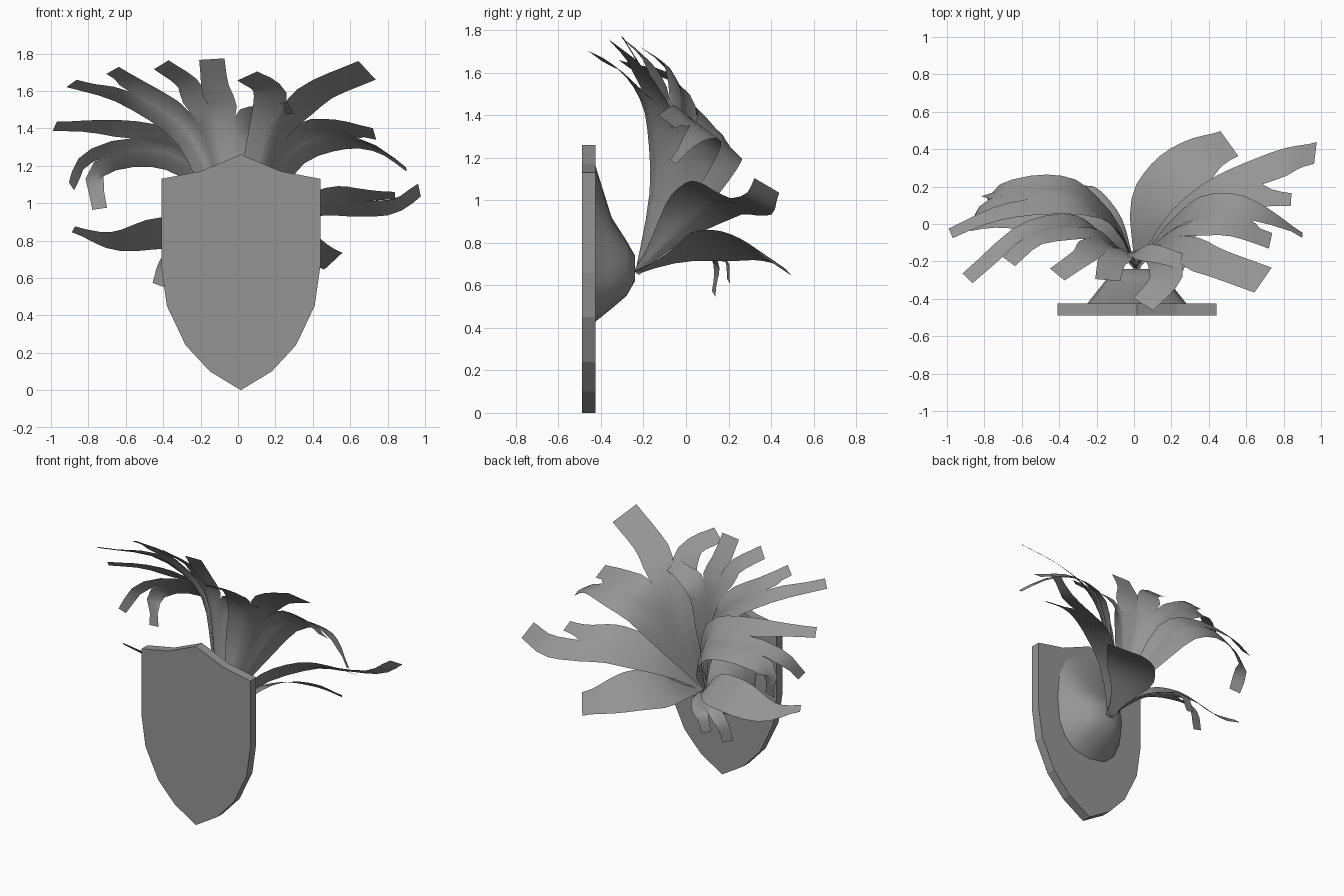
import bpy, bmesh
from math import sin, cos, pi, copysign
from mathutils import Vector

cube = bpy.data.objects.get("Cube")
if cube:
    bpy.data.objects.remove(cube, do_unlink=True)

grey = bpy.data.materials.new("plain grey")
grey.use_nodes = True
tone = (0.3, 0.3, 0.3, 1)
grey.diffuse_color = tone
grey.node_tree.nodes["Principled BSDF"].inputs["Base Color"].default_value = tone

CENTRE = 0.015
ROOT = Vector((0.01, -0.235, 0.66))
ROWS = 14


def finish(name, bm, smooth):
    """Turn a bmesh into a named object with the shared material."""
    mesh = bpy.data.meshes.new(name)
    bm.to_mesh(mesh)
    bm.free()
    mesh.materials.append(grey)
    obj = bpy.data.objects.new(name, mesh)
    bpy.context.collection.objects.link(obj)
    for face in mesh.polygons:
        face.use_smooth = smooth
    return obj


def ease(t):
    t = max(0.0, min(1.0, t))
    return t * t * (3 - 2 * t)


def rounded(c):
    """Push a sine or cosine outward for a boxier oval."""
    return copysign(abs(c) ** 0.8, c)


def spline(points, t):
    """Point on a smooth curve through all the given points."""
    last = len(points) - 1
    i = min(int(t * last), last - 1)
    u = t * last - i
    b, c = points[i], points[i + 1]
    a = points[i - 1] if i else b * 2 - c
    d = points[i + 2] if i + 2 <= last else c * 2 - b
    return (b * 2 + (c - a) * u + (a * 2 - b * 5 + c * 4 - d) * u ** 2
            + (b * 3 - a - c * 3 + d) * u ** 3) / 2


def lobe_rows(path, width, tip, facing):
    """Left, middle and right points along one lobe."""
    points = [ROOT] + [Vector(p) for p in path]
    rows = []
    for k in range(ROWS + 1):
        t = k / ROWS
        mid = spline(points, t)
        along = spline(points, min(1, t + 0.02)) - spline(points, max(0, t - 0.02))
        side = along.cross(facing).normalized()
        grow = 0.14 + 0.86 * ease(t * 2.5)
        fade = 1 + (tip - 1) * ease(t * 2 - 1)
        half = side * (width * grow * fade / 2)
        rows.append([mid + half, mid, mid - half])
    return rows


def frond(name, facing, lobes, splits=()):
    """Leaf of neighbouring lobes, webbed together up to each split."""
    facing = Vector(facing).normalized()
    sheets = [lobe_rows(path, width, tip, facing) for width, tip, path in lobes]
    for left, right, split in zip(sheets, sheets[1:], splits):
        for k in range(ROWS + 1):
            free = ease((k / ROWS - split) / (1 - split) * 1.7)
            seam = (left[k][2] + right[k][0]) / 2
            left[k][2] = seam.lerp(left[k][2], free)
            right[k][0] = seam.lerp(right[k][0], free)
    bm = bmesh.new()
    for rows in sheets:
        grid = [[bm.verts.new(p) for p in row] for row in rows]
        for low, high in zip(grid, grid[1:]):
            for j in range(2):
                bm.faces.new((low[j], low[j + 1], high[j + 1], high[j]))
    bmesh.ops.remove_doubles(bm, verts=bm.verts, dist=0.0005)
    return finish(name, bm, True)


# Shield plaque: half outline mirrored, then extruded
half = [(0.215, 1.17), (0.425, 1.13), (0.425, 0.66), (0.395, 0.45),
        (0.295, 0.24), (0.165, 0.1)]
outline = [(0, 1.26)] + half + [(0, 0)] + [(-x, z) for x, z in reversed(half)]
bm = bmesh.new()
front = bm.faces.new([bm.verts.new((x + CENTRE, -0.49, z)) for x, z in outline])
back = bmesh.ops.extrude_face_region(bm, geom=[front])["geom"]
bmesh.ops.translate(bm, vec=(0, 0.065, 0),
                    verts=[v for v in back if isinstance(v, bmesh.types.BMVert)])
bmesh.ops.recalc_face_normals(bm, faces=bm.faces)
finish("shield_plaque", bm, False)

# Root mound: shrinking oval rings (depth, half width, bottom, top)
bm = bmesh.new()
rings = []
for y, wide, low, high in [(-0.425, 0.265, 0.43, 1.16), (-0.35, 0.205, 0.49, 0.92),
                           (-0.28, 0.15, 0.55, 0.81), (-0.24, 0.07, 0.62, 0.74)]:
    angles = [2 * pi * i / 16 for i in range(16)]
    rings.append([bm.verts.new((CENTRE + wide * rounded(cos(a)), y,
                                (low + high) / 2 + (high - low) / 2 * rounded(sin(a))))
                  for a in angles])
for a, b in zip(rings, rings[1:]):
    for i in range(len(a)):
        bm.faces.new((a[i - 1], a[i], b[i], b[i - 1]))
bm.faces.new(rings[-1])
bmesh.ops.recalc_face_normals(bm, faces=bm.faces)
finish("root_mound", bm, True)

# Tall fronds, curling forward over the plaque
upright = (0, 0.75, 1)
frond("upper_right_frond", upright, [
    (0.14, 0.6, [(-0.12, -0.1, 1.0), (-0.28, 0, 1.34), (-0.58, -0.04, 1.55), (-0.89, -0.29, 1.64)]),
    (0.13, 0.7, [(-0.1, -0.11, 1.02), (-0.23, -0.02, 1.39), (-0.5, -0.06, 1.6), (-0.67, -0.2, 1.71)]),
    (0.14, 0.8, [(-0.08, -0.14, 1.05), (-0.15, -0.11, 1.41), (-0.25, -0.16, 1.62), (-0.41, -0.27, 1.74)]),
    (0.16, 0.85, [(-0.05, -0.15, 1.05), (-0.08, -0.13, 1.41), (-0.12, -0.2, 1.6), (-0.14, -0.3, 1.77)]),
    (0.13, 0.8, [(-0.03, -0.16, 1.03), (0, -0.15, 1.36), (0.12, -0.16, 1.48), (0.28, -0.21, 1.51)]),
], (0.8, 0.55, 0.55, 0.55))
frond("upper_left_frond", upright, [
    (0.18, 0.75, [(0.08, -0.15, 1.08), (0.15, -0.18, 1.4), (0.16, -0.3, 1.6), (0.05, -0.43, 1.68)]),
    (0.19, 1, [(0.11, -0.13, 1.08), (0.24, -0.12, 1.41), (0.42, -0.2, 1.59), (0.69, -0.3, 1.71)]),
    (0.15, 0.7, [(0.13, -0.09, 1.02), (0.28, 0, 1.34), (0.5, -0.01, 1.41), (0.73, -0.09, 1.37)]),
    (0.17, 0.2, [(0.15, -0.05, 0.98), (0.31, 0.07, 1.24), (0.53, 0.1, 1.33), (0.73, 0.04, 1.3), (0.9, -0.06, 1.18)]),
], (0.55, 0.45, 0.8))

# Arching fronds at mid height
frond("middle_right_frond", (0, 1, 1), [
    (0.16, 0.5, [(-0.1, 0.02, 0.94), (-0.27, 0.17, 1.18), (-0.5, 0.21, 1.25), (-0.75, 0.17, 1.17), (-0.74, 0.12, 0.97)]),
    (0.13, 0.5, [(-0.1, 0, 0.97), (-0.27, 0.14, 1.24), (-0.5, 0.17, 1.31), (-0.8, 0.09, 1.25), (-0.89, -0.02, 1.09)]),
    (0.15, 0.5, [(-0.1, -0.03, 1.0), (-0.26, 0.09, 1.29), (-0.5, 0.1, 1.38), (-0.75, 0.05, 1.41), (-0.98, -0.05, 1.41)]),
], (0.75, 0.55))
frond("middle_left_frond", (-0.1, 0.6, 1), [
    (0.2, 0.4, [(0.2, -0.05, 0.91), (0.45, 0.08, 1.03), (0.65, 0.14, 1.04), (0.84, 0.13, 1.04)]),
    (0.21, 0.65, [(0.2, 0, 0.87), (0.45, 0.16, 0.98), (0.66, 0.26, 0.98), (0.83, 0.34, 0.98), (0.97, 0.38, 1.07)]),
], (0.65,))

# Low fronds
frond("lower_right_frond", (0, 0.9, 1), [
    (0.25, 0.2, [(-0.15, -0.04, 0.81), (-0.4, 0.04, 0.84), (-0.66, 0.03, 0.8), (-0.88, -0.02, 0.86)])])
frond("lower_left_frond", (-0.1, 0.6, 1), [
    (0.34, 0.55, [(0.08, 0.03, 0.76), (0.21, 0.22, 0.79), (0.36, 0.36, 0.75), (0.51, 0.43, 0.69)])])
frond("small_drooping_frond", (0, 1, 0.6), [
    (0.1, 0.7, [(-0.07, -0.02, 0.75), (-0.19, 0.14, 0.75), (-0.26, 0.19, 0.72), (-0.3, 0.2, 0.62)]),
    (0.1, 0.8, [(-0.1, -0.04, 0.75), (-0.24, 0.08, 0.74), (-0.37, 0.14, 0.69), (-0.42, 0.13, 0.56)]),
], (0.55,))
